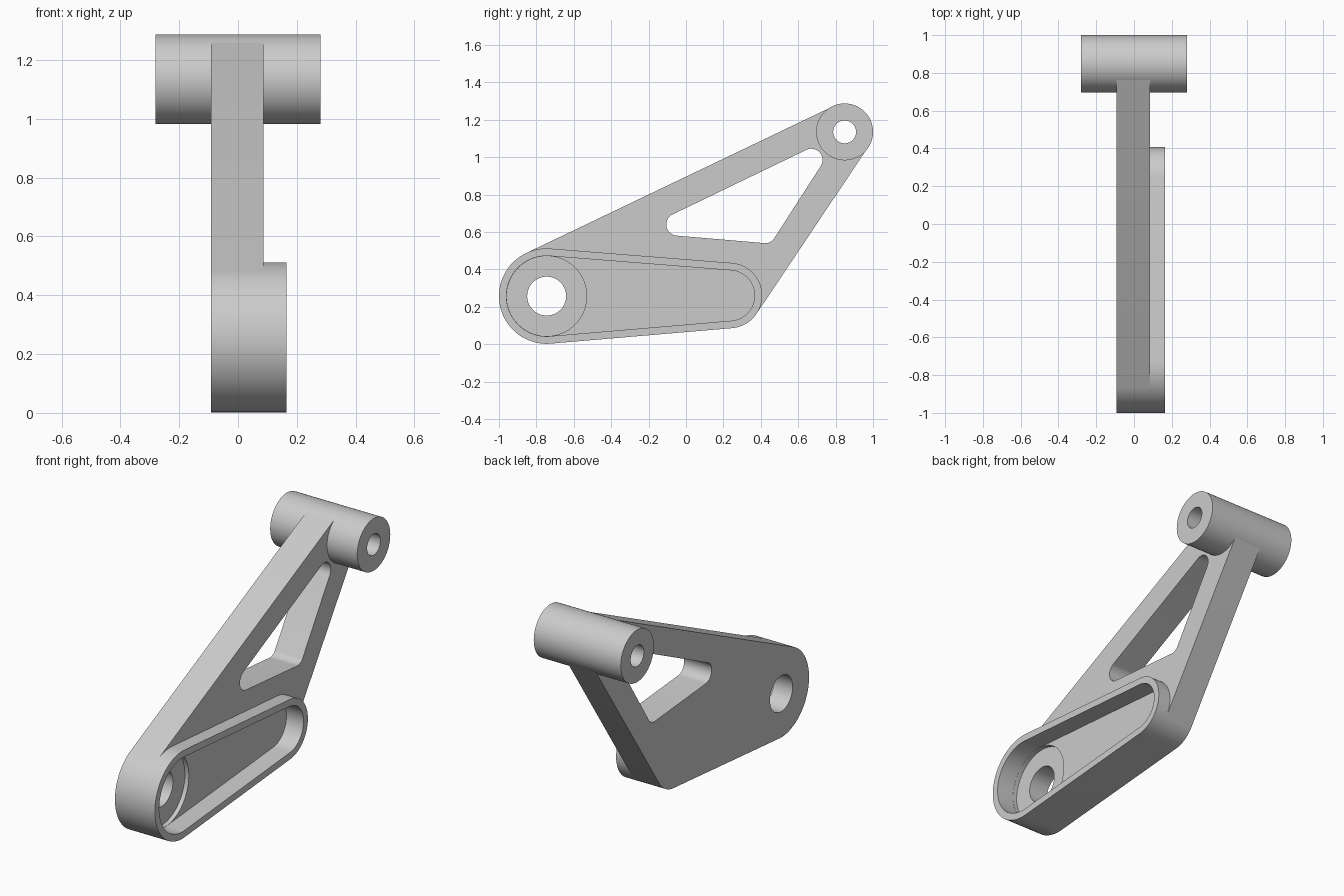
import bpy
import bmesh
from math import sin, cos, pi

STEPS = 128

# Default cube
if "Cube" in bpy.data.objects:
    bpy.data.objects.remove(bpy.data.objects["Cube"])

grey = bpy.data.materials.new("plain grey")
grey.use_nodes = True
grey.diffuse_color = (0.6, 0.6, 0.6, 1)
grey.node_tree.nodes["Principled BSDF"].inputs["Base Color"].default_value = (0.6, 0.6, 0.6, 1)

# Circles as (y, z, radius)
PIVOT = (-0.745, 0.257, 0.255)
HEEL = (0.232, 0.26, 0.175)
TIP = (0.848, 1.135, 0.152)
WALL = 0.04


def belt(circles, inset=0):
    """Outline of a belt stretched round the circles."""
    points = []
    for i in range(STEPS):
        c, s = cos(2 * pi * i / STEPS), sin(2 * pi * i / STEPS)
        y, z, r = max(circles, key=lambda k: k[0] * c + k[1] * s + k[2])
        points.append((y + (r - inset) * c, z + (r - inset) * s))
    return points


def loft(name, sections, caps=False, loop=False):
    """Skin a list of (x, outline) sections."""
    bm = bmesh.new()
    rings = [[bm.verts.new((x, y, z)) for y, z in outline] for x, outline in sections]
    pairs = list(zip(rings, rings[1:]))
    if loop:
        pairs.append((rings[-1], rings[0]))
    for a, b in pairs:
        for i in range(STEPS):
            j = (i + 1) % STEPS
            bm.faces.new((a[i], a[j], b[j], b[i]))
    if caps:
        bm.faces.new(rings[0])
        bm.faces.new(rings[-1])
    bmesh.ops.recalc_face_normals(bm, faces=bm.faces)
    mesh = bpy.data.meshes.new(name)
    bm.to_mesh(mesh)
    bm.free()
    mesh.materials.append(grey)
    obj = bpy.data.objects.new(name, mesh)
    bpy.context.collection.objects.link(obj)
    return obj


def prism(name, circles, x0, x1, inset=0):
    outline = belt(circles, inset)
    return loft(name, [(x0, outline), (x1, outline)], caps=True)


def activate(obj):
    bpy.ops.object.select_all(action="DESELECT")
    obj.select_set(True)
    bpy.context.view_layer.objects.active = obj


def cut(obj, cutter):
    cutter.hide_render = True
    mod = obj.modifiers.new("cut", "BOOLEAN")
    mod.operation = "DIFFERENCE"
    mod.solver = "EXACT"
    mod.object = cutter
    activate(obj)
    bpy.ops.object.modifier_apply(modifier=mod.name)
    bpy.data.objects.remove(cutter)


BACK, FACE, RIM = -0.092, 0.086, 0.165
FLOOR, RECESS = 0.055, 0.03

# Main arm plate, just inside the tube at its tip
plate = prism("arm_plate", [PIVOT, HEEL, (TIP[0], TIP[1], 0.15)], BACK, FACE)

# Triangular window
window = [(-0.045, 0.64, 0.06), (0.425, 0.595, 0.055), (0.67, 0.985, 0.06)]
cut(plate, prism("window_cutter", window, -0.3, 0.3))

# Pocket, round recess and pivot hole
cut(plate, prism("pocket_cutter", [PIVOT, HEEL], FLOOR, 0.12, WALL))
cut(plate, prism("recess_cutter", [PIVOT], RECESS, 0.11, WALL + 0.001))
cut(plate, prism("pivot_cutter", [(PIVOT[0], PIVOT[1], 0.104)], -0.3, 0.3))

# Clearance inside the tube
cut(plate, prism("tube_cutter", [(TIP[0], TIP[1], 0.1)], -0.3, 0.3))

# Raised wall round the pocket
outer, inner = belt([PIVOT, HEEL]), belt([PIVOT, HEEL], WALL)
rim = loft("pocket_rim", [(FACE, outer), (RIM, outer), (RIM, inner), (FACE, inner)], loop=True)

# Cross tube with its bore
shell, bore = belt([TIP]), belt([(TIP[0], TIP[1], 0.061)])
tube = loft("cross_tube", [(-0.28, shell), (0.28, shell), (0.28, bore), (-0.28, bore)], loop=True)

for part in (plate, rim, tube):
    activate(part)
    bpy.ops.object.shade_smooth_by_angle(angle=pi / 6)
